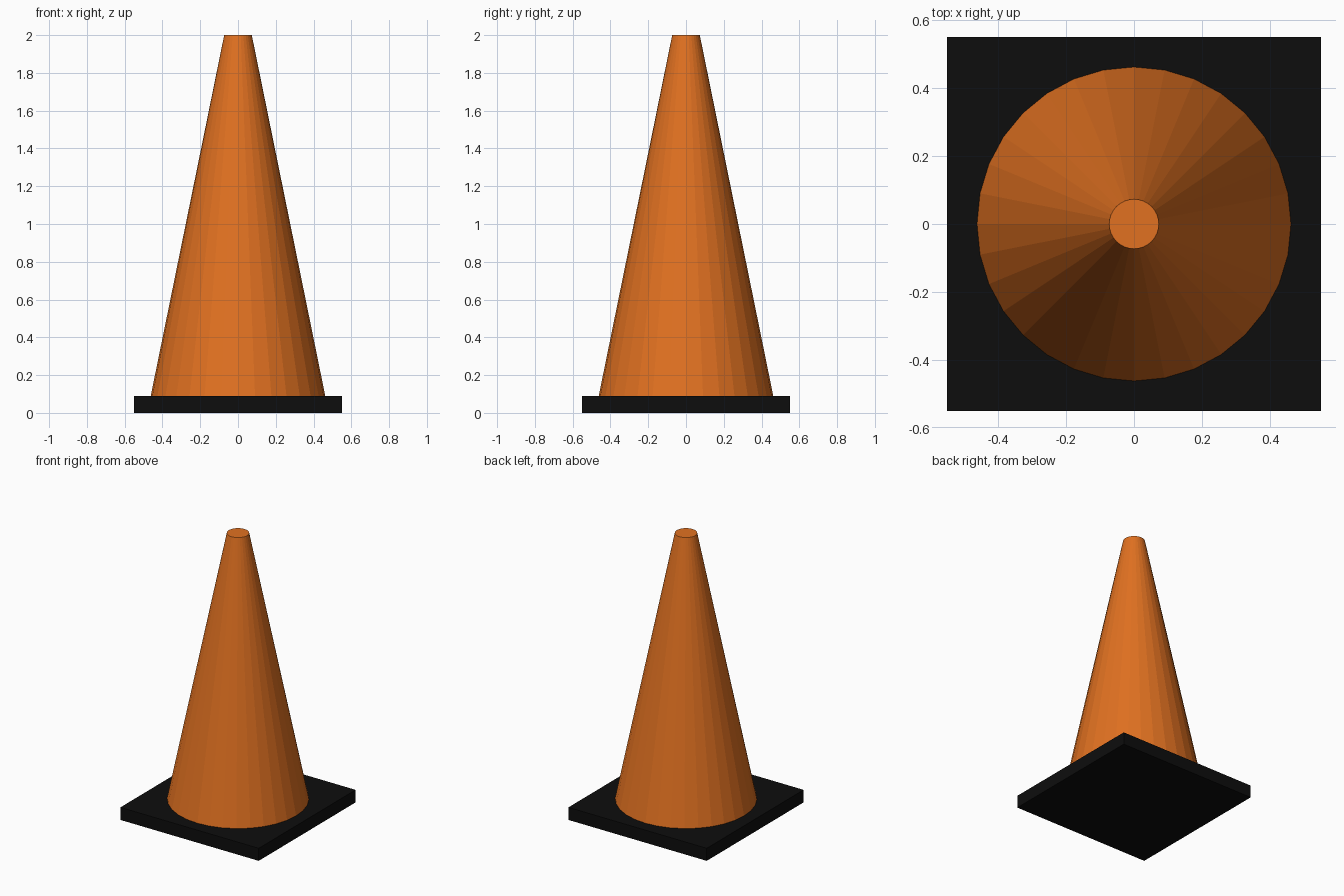
import bpy

if "Cube" in bpy.data.objects:
    bpy.data.objects.remove(bpy.data.objects["Cube"])


def paint(obj, name, colour):
    mat = bpy.data.materials.new(name)
    mat.diffuse_color = (*colour, 1.0)
    mat.use_nodes = True
    mat.node_tree.nodes["Principled BSDF"].inputs["Base Color"].default_value = mat.diffuse_color
    obj.data.materials.append(mat)


BASE_WIDTH = 1.10
BASE_HEIGHT = 0.09
TOTAL_HEIGHT = 2.0

# Square rubber base
bpy.ops.mesh.primitive_cube_add(size=1, location=(0, 0, BASE_HEIGHT / 2))
base = bpy.context.object
base.name = "base_plate"
base.scale = (BASE_WIDTH, BASE_WIDTH, BASE_HEIGHT)
bpy.ops.object.transform_apply(location=False, rotation=False, scale=True)
paint(base, "black_rubber", (0.004, 0.004, 0.004))

# Faceted, capped cone body standing on the base
cone_height = TOTAL_HEIGHT - BASE_HEIGHT
bpy.ops.mesh.primitive_cone_add(
    vertices=32, radius1=0.462, radius2=0.073, depth=cone_height,
    location=(0, 0, BASE_HEIGHT + cone_height / 2))
cone = bpy.context.object
cone.name = "cone_body"
paint(cone, "orange_plastic", (0.75, 0.165, 0.015))
